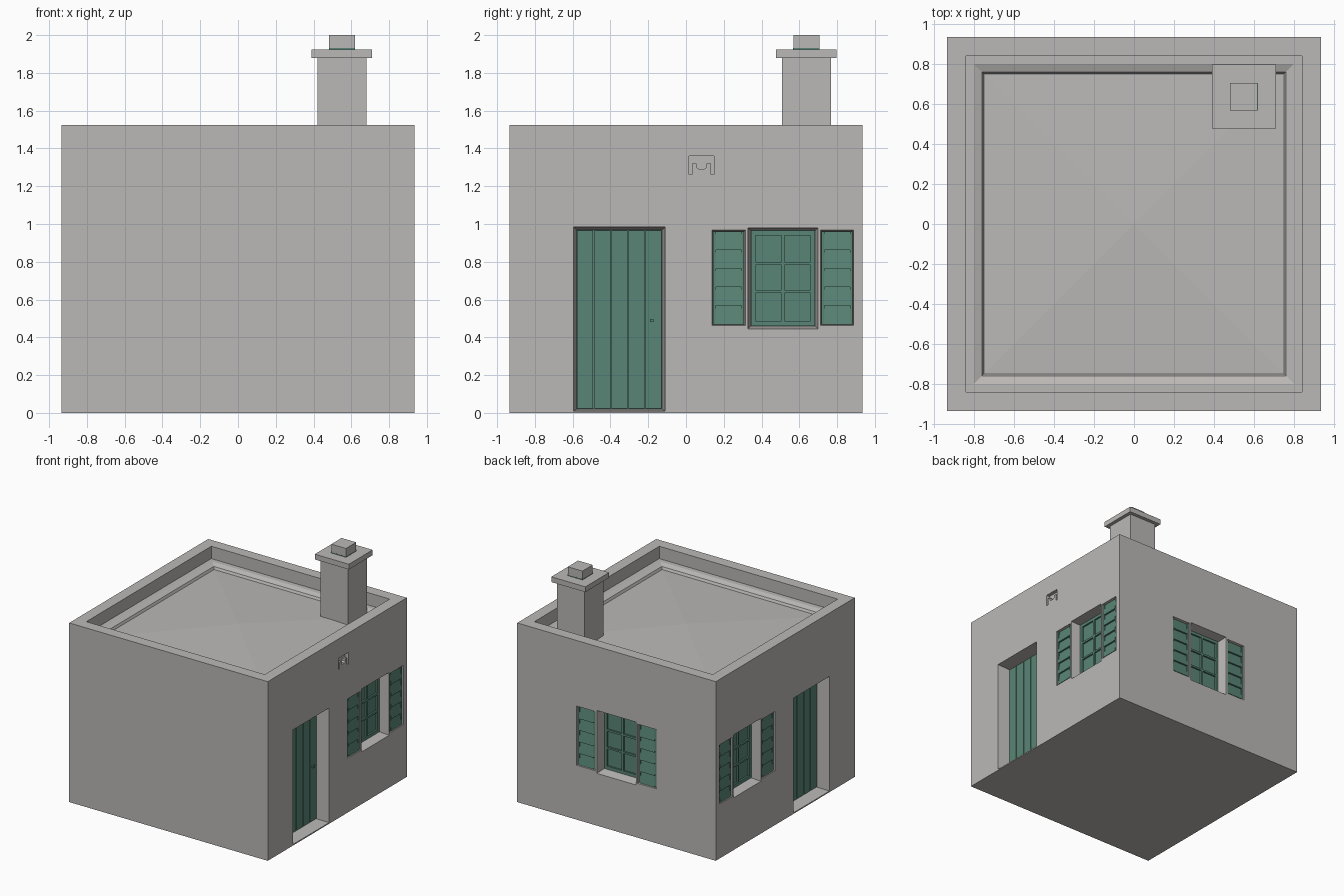
import bpy, bmesh
from mathutils import Vector

old = bpy.data.objects.get("Cube")
if old:
    bpy.data.objects.remove(old, do_unlink=True)

W, TOP = 0.935, 1.525      # half width of the house, wall height


def material(name, rgb):
    m = bpy.data.materials.new(name)
    m.use_nodes = True
    m.diffuse_color = (*rgb, 1)
    m.node_tree.nodes["Principled BSDF"].inputs["Base Color"].default_value = (*rgb, 1)
    return m


PLASTER = material("warm grey plaster", (0.50, 0.485, 0.47))
GREEN = material("painted green wood", (0.10, 0.235, 0.18))


def finish(name, bm, mat):
    bmesh.ops.recalc_face_normals(bm, faces=bm.faces)
    mesh = bpy.data.meshes.new(name)
    bm.to_mesh(mesh)
    bm.free()
    mesh.materials.append(mat)
    ob = bpy.data.objects.new(name, mesh)
    bpy.context.collection.objects.link(ob)
    return ob


def loft(bm, rings, tip=None):
    """Closed skin through rings of points, optionally ending in a tip."""
    loops = [[bm.verts.new(p) for p in r] for r in rings]
    n = len(loops[0])
    for a, b in zip(loops, loops[1:]):
        for i in range(n):
            j = (i + 1) % n
            bm.faces.new((a[i], a[j], b[j], b[i]))
    bm.faces.new(loops[0])
    if tip is None:
        bm.faces.new(loops[-1])
    else:
        t = bm.verts.new(tip)
        for i in range(n):
            bm.faces.new((loops[-1][i], loops[-1][(i + 1) % n], t))


def box(bm, x0, x1, y0, y1, z0, z1):
    base = [(x0, y0), (x1, y0), (x1, y1), (x0, y1)]
    loft(bm, [[(x, y, z) for x, y in base] for z in (z0, z1)])


# Wall frames: u runs along the wall, d goes inward from its face
WALLS = {
    "left": lambda u, z, d: Vector((W - d, u, z)),
    "right": lambda u, z, d: Vector((d - W, u, z)),
    "back": lambda u, z, d: Vector((u, W - d, z)),
}


def rect(wall, u0, u1, z0, z1, d):
    return [WALLS[wall](u, z, d) for u, z in ((u0, z0), (u1, z0), (u1, z1), (u0, z1))]


def slab(bm, wall, u0, u1, z0, z1, d0, d1):
    loft(bm, [rect(wall, u0, u1, z0, z1, d) for d in (d0, d1)])


# House body
bm = bmesh.new()
box(bm, -W, W, -W, W, 0, TOP)
body = finish("house_walls", bm, PLASTER)


def carve(bm, mat=PLASTER):
    cutter = finish("cutter", bm, mat)
    cutter.hide_render = True
    mod = body.modifiers.new("cut", "BOOLEAN")
    mod.operation, mod.solver, mod.object = "DIFFERENCE", "EXACT", cutter
    bpy.context.view_layer.objects.active = body
    bpy.ops.object.modifier_apply(modifier=mod.name)
    bpy.data.objects.remove(cutter, do_unlink=True)


def carve_opening(wall, u0, u1, z0, z1, depth, splay, base=None):
    """Opening with splayed reveals."""
    bm = bmesh.new()
    s, b = splay, splay if base is None else base
    loft(bm, [rect(wall, u0, u1, z0, z1, -0.02),
              rect(wall, u0, u1, z0, z1, 0),
              rect(wall, u0 + s, u1 - s, z0 + b, z1 - s, depth)])
    carve(bm)


# Sunken roof with sloping gutter ledge and very low hipped deck
bm = bmesh.new()
profile = [(0.84, TOP + 0.05), (0.84, 1.42), (0.80, 1.42), (0.76, 1.405), (0.75, 1.385)]
loft(bm, [[(-r, -r, z), (r, -r, z), (r, r, z), (-r, r, z)] for r, z in profile],
     tip=(0, 0, 1.41))
carve(bm)


def window(wall, c):
    """Six-pane window with a louvred shutter on each side."""
    carve_opening(wall, c - 0.185, c + 0.185, 0.445, 0.98, 0.10, 0.015)
    bm = bmesh.new()
    half, z0, z1, bar = 0.17, 0.46, 0.965, 0.016
    slab(bm, wall, c - half, c + half, z0, z1, 0.094, 0.11)
    for u0, u1 in ((-half, -0.145), (-bar / 2, bar / 2), (0.145, half)):
        slab(bm, wall, c + u0, c + u1, z0, z1, 0.08, 0.1)
    for a, b in ((z0, 0.487), (0.635, 0.65), (0.783, 0.80), (0.94, z1)):
        slab(bm, wall, c - half, c + half, a, b, 0.08, 0.1)
    finish(wall + "_window", bm, GREEN)

    for side in (-1, 1):
        m = c + side * 0.287
        carve_opening(wall, m - 0.088, m + 0.088, 0.463, 0.967, 0.03, 0.006)
        bm = bmesh.new()
        a, b, z0, z1 = m - 0.082, m + 0.082, 0.469, 0.961
        slab(bm, wall, a, b, z0, z1, 0.024, 0.032)
        for u0, u1 in ((a, a + 0.015), (b - 0.015, b)):
            slab(bm, wall, u0, u1, z0, z1, 0.008, 0.03)
        step = (z1 - z0) / 5
        for i in range(5):
            z = z0 + i * step
            section = ((z, 0.003), (z + step, 0.018), (z + step, 0.026), (z, 0.026))
            loft(bm, [[WALLS[wall](u, h, d) for h, d in section]
                      for u in (a + 0.012, b - 0.012)])
        finish(f"{wall}_shutter_{'a' if side < 0 else 'b'}", bm, GREEN)


def door(wall):
    """Plank door with a small square knob."""
    carve_opening(wall, -0.595, -0.11, 0.01, 0.985, 0.12, 0.016, 0.01)
    bm = bmesh.new()
    u0, u1, n, gap = -0.579, -0.126, 5, 0.006
    slab(bm, wall, u0, u1, 0.02, 0.969, 0.116, 0.13)
    step = (u1 - u0) / n
    for i in range(n):
        a = u0 + i * step
        slab(bm, wall, a + gap / 2, a + step - gap / 2, 0.024, 0.965, 0.106, 0.12)
    slab(bm, wall, -0.19, -0.172, 0.48, 0.498, 0.09, 0.11)
    finish(wall + "_door", bm, GREEN)


for wall in ("left", "right"):
    window(wall, 0.513)
    door(wall)
window("back", 0.0)

# Bracket-shaped drain recess high on the left wall
half_outline = [(0.066, 1.36), (0.066, 1.263), (0.05, 1.263), (0.05, 1.32),
                (0.026, 1.32), (0.026, 1.30), (0.014, 1.29)]
outline = half_outline + [(-u, z) for u, z in reversed(half_outline)]
bm = bmesh.new()
loft(bm, [[WALLS["left"](u + 0.082, z, d) for u, z in outline] for d in (-0.02, 0.03)])
carve(bm)

# Chimney: stack, cap slab, green band and flue
CX, CY = 0.55, 0.637
for name, r, z0, z1, mat in (("chimney_stack", 0.13, 1.37, 1.885, PLASTER),
                             ("chimney_cap", 0.16, 1.88, 1.925, PLASTER),
                             ("chimney_band", 0.0695, 1.925, 1.932, GREEN),
                             ("chimney_flue", 0.069, 1.932, 2.0, PLASTER)):
    bm = bmesh.new()
    box(bm, CX - r, CX + r, CY - r, CY + r, z0, z1)
    finish(name, bm, mat)
